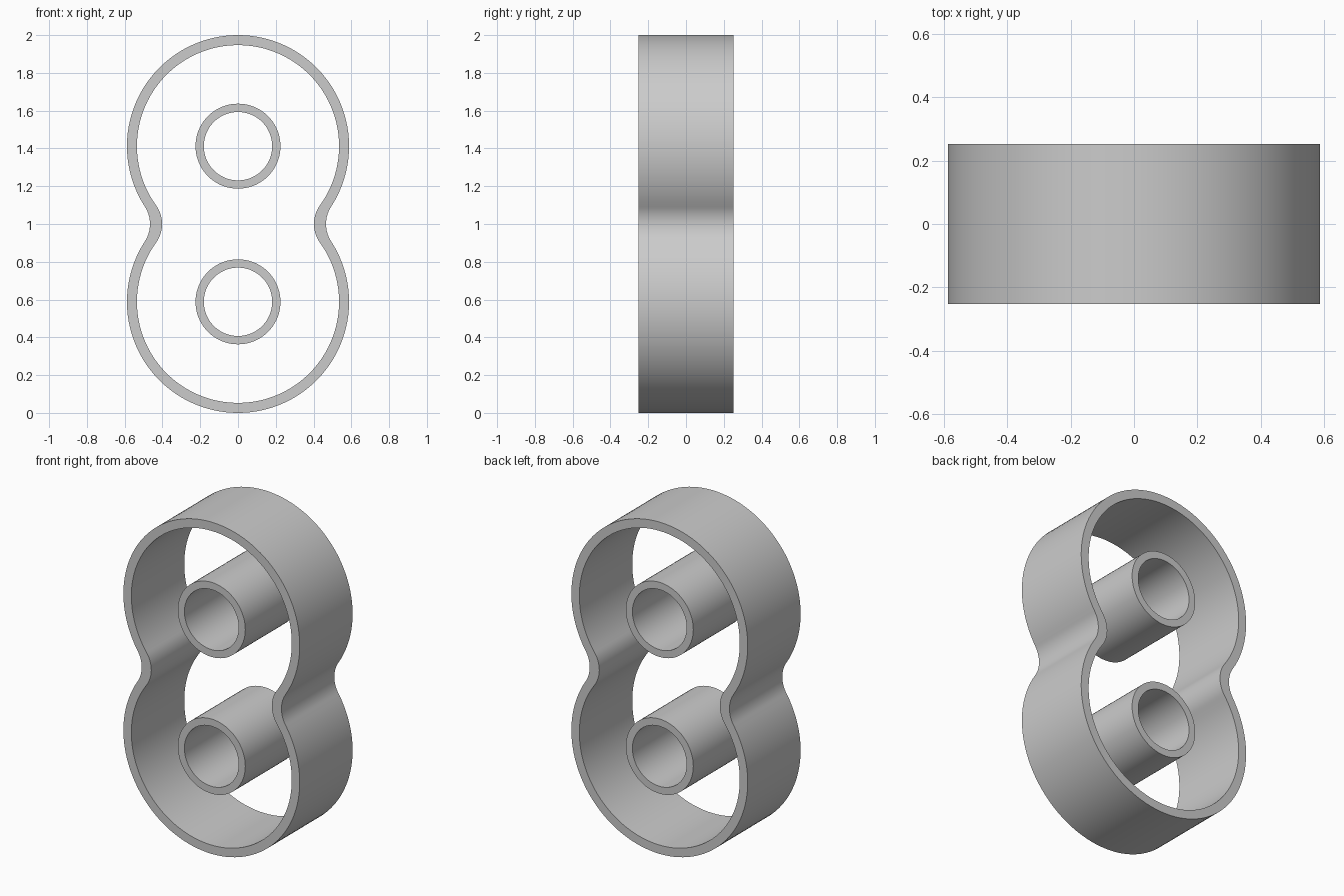
import bpy
import bmesh
from math import pi, sqrt, atan2, cos, sin, radians

if "Cube" in bpy.data.objects:
    bpy.data.objects.remove(bpy.data.objects["Cube"], do_unlink=True)

HALF_DEPTH = 0.252
MID_Z = 1.0
LOBE = 0.412  # lobe centre distance from the middle

grey = bpy.data.materials.new("plain grey")
grey.use_nodes = True
colour = (0.6, 0.6, 0.6, 1)
grey.diffuse_color = colour
grey.node_tree.nodes["Principled BSDF"].inputs["Base Color"].default_value = colour


def arc(cx, cz, r, start, end, steps):
    """Points along an arc, leaving out the last one."""
    angles = [start + (end - start) * i / steps for i in range(steps)]
    return [(cx + r * cos(a), cz + r * sin(a)) for a in angles]


def figure_eight(r, waist):
    """Two round lobes joined by fillets, waist being the half width in the middle."""
    f = (waist**2 + LOBE**2 - r**2) / (2 * (r - waist))
    c = waist + f
    a = atan2(LOBE, c)
    return (arc(0, MID_Z + LOBE, r, -a, pi + a, 80)
            + arc(-c, MID_Z, f, a, -a, 16)
            + arc(0, MID_Z - LOBE, r, pi - a, 2 * pi + a, 80)
            + arc(c, MID_Z, f, pi + a, pi - a, 16))


def wall(name, outer, inner):
    """Hollow wall between two outlines, running front to back."""
    bm = bmesh.new()
    rings = [[bm.verts.new((x, y, z)) for x, z in outline]
             for outline, y in ((outer, -HALF_DEPTH), (outer, HALF_DEPTH),
                                (inner, HALF_DEPTH), (inner, -HALF_DEPTH))]
    n = len(outer)
    for k, ring in enumerate(rings):
        following = rings[(k + 1) % 4]
        for i in range(n):
            j = (i + 1) % n
            bm.faces.new((ring[i], ring[j], following[j], following[i]))
    bmesh.ops.recalc_face_normals(bm, faces=bm.faces)
    mesh = bpy.data.meshes.new(name)
    bm.to_mesh(mesh)
    bm.free()
    mesh.materials.append(grey)
    obj = bpy.data.objects.new(name, mesh)
    bpy.context.collection.objects.link(obj)
    bpy.ops.object.select_all(action='DESELECT')
    obj.select_set(True)
    bpy.context.view_layer.objects.active = obj
    bpy.ops.object.shade_smooth_by_angle(angle=radians(30))


# Outer shell
wall("outer_shell", figure_eight(0.588, 0.466), figure_eight(0.535, 0.402))

# Tubes in the middle of each lobe
for name, z in (("upper_tube", MID_Z + LOBE), ("lower_tube", MID_Z - LOBE)):
    wall(name, arc(0, z, 0.225, 0, 2 * pi, 72), arc(0, z, 0.181, 0, 2 * pi, 72))
